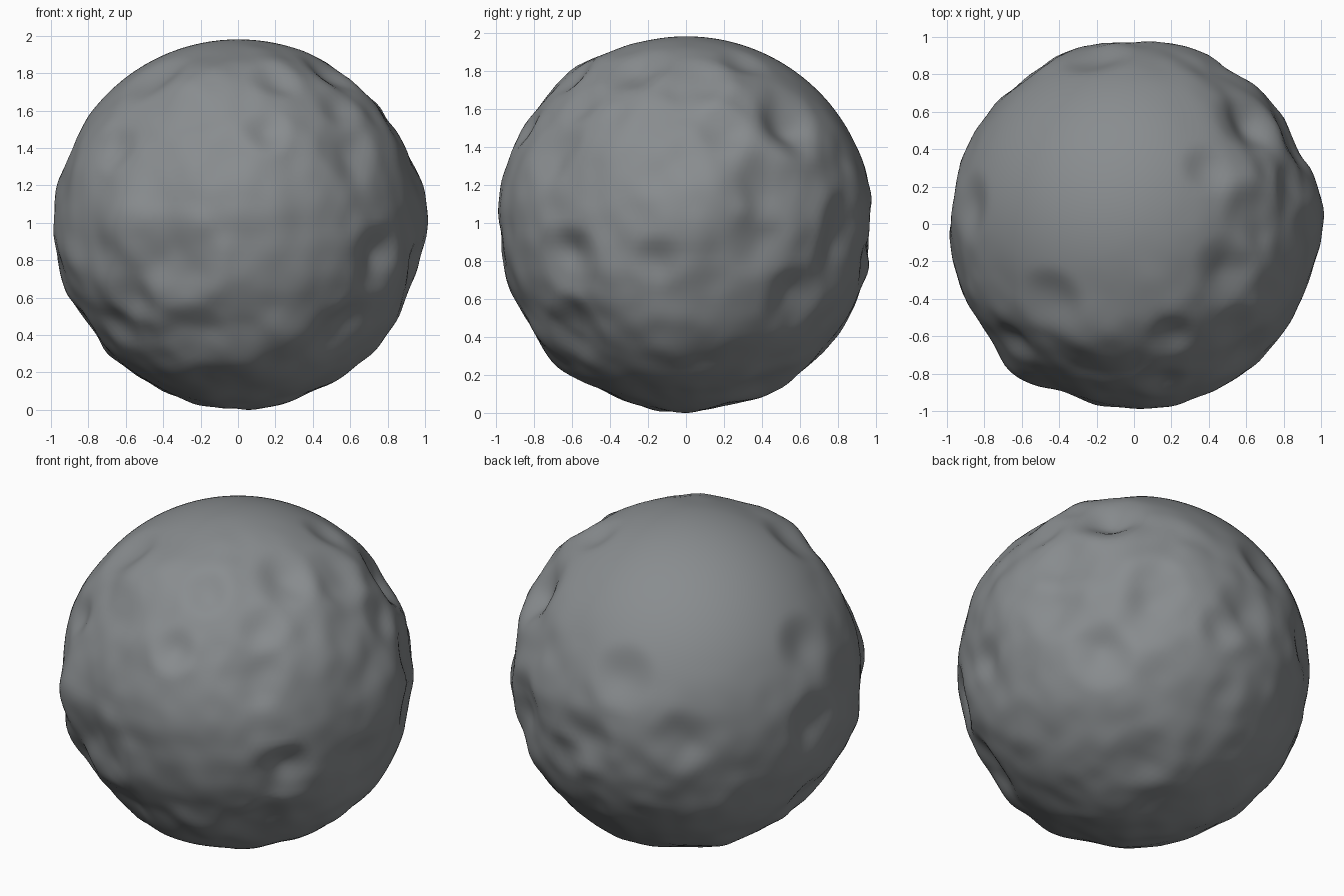
import bpy
import math
from mathutils import Vector, noise

cube = bpy.data.objects.get("Cube")
if cube:
    bpy.data.objects.remove(cube, do_unlink=True)

# Rock colour
rock = bpy.data.materials.new("slate grey rock")
rock.use_nodes = True
grey = (0.25, 0.265, 0.275, 1)
rock.diffuse_color = grey
shader = rock.node_tree.nodes["Principled BSDF"]
shader.inputs["Base Color"].default_value = grey
shader.inputs["Roughness"].default_value = 0.9

# Directions that the dented sides look towards
FRONT = Vector((0, -1, 0)).freeze()
LEFT = Vector((1, 0, 0)).freeze()
TOP = Vector((0, 0, 1)).freeze()
BACK_LEFT = Vector((1, 1, 0.8)).normalized().freeze()
FRONT_RIGHT = Vector((-1, -1, 0.8)).normalized().freeze()
UNDER_BACK_RIGHT = Vector((-1, 1, -0.8)).normalized().freeze()

BALL_RADIUS = 0.985
SMALL, MEDIUM, LARGE = 0.16, 0.22, 0.3


def spot_direction(side, across, rise):
    """Direction of a spot placed across and up on the half of the ball facing a side."""
    upright = Vector((0, 1, 0)) if side == TOP else Vector((0, 0, 1))
    sideways = upright.cross(side).normalized()
    upward = side.cross(sideways)
    outward = math.sqrt(1 - across * across - rise * rise)
    return (sideways * across + upward * rise + side * outward).normalized()


def place_spots(table):
    """List the direction and size of every spot in a table grouped by side."""
    return [(spot_direction(side, across, rise), size)
            for side, spots in table.items() for across, rise, size in spots]


# Hollows scooped out of the rock
dents = place_spots({
    FRONT: [(-.35, -.2, LARGE), (-.25, -.6, MEDIUM), (-.65, -.55, SMALL), (.55, -.6, MEDIUM),
            (.6, .4, MEDIUM), (.15, .5, SMALL), (-.65, .4, SMALL), (.75, -.2, MEDIUM)],
    LEFT: [(.2, .5, SMALL), (.55, .5, MEDIUM), (.45, .2, MEDIUM), (.4, -.1, MEDIUM),
           (-.15, -.2, SMALL), (-.6, -.15, SMALL), (-.6, -.5, SMALL), (.8, -.2, MEDIUM)],
    TOP: [(-.45, -.42, MEDIUM), (.6, .55, MEDIUM), (.4, .3, SMALL), (.5, -.25, MEDIUM),
          (.2, -.6, SMALL), (.55, -.55, SMALL), (.65, .05, MEDIUM)],
    BACK_LEFT: [(.2, -.5, MEDIUM), (-.1, -.8, MEDIUM), (.7, -.4, MEDIUM)],
    FRONT_RIGHT: [(-.7, .1, MEDIUM), (.1, -.8, SMALL)],
    UNDER_BACK_RIGHT: [(-.2, .5, MEDIUM), (.6, .4, MEDIUM), (.6, -.2, MEDIUM),
                       (-.5, -.7, MEDIUM), (-.8, .1, SMALL), (-.5, .7, MEDIUM)],
})

# Swellings that stand out between the hollows
bulges = place_spots({
    FRONT: [(-.2, .75, LARGE), (-.6, 0, LARGE), (-.7, -.3, MEDIUM), (0, -.7, MEDIUM)],
    LEFT: [(-.75, -.6, MEDIUM), (.1, .1, LARGE)],
})
calm_centre = Vector((-.35, .35, .85)).normalized()


def falloff(direction, centre, size):
    """Smooth hill that is one at the centre of a spot and zero past its edge."""
    distance = direction.angle(centre, 0) / size
    return max(0, 1 - distance ** 2) ** 2


def surface_point(direction):
    """Place a point of the boulder, with dents, bulges and weathering."""
    radius = BALL_RADIUS
    for centre, size in dents:
        radius -= size * 0.19 * falloff(direction, centre, size)
    for centre, size in bulges:
        radius += size * 0.11 * falloff(direction, centre, size)
    # One side of the top stays almost smooth
    calm = max(0, min(1, (direction.dot(calm_centre) - 0.5) * 3))
    weathering = noise.noise(direction * 3.2) * 0.02 + noise.noise(direction * 7) * 0.01
    return direction * (radius + weathering * (1 - calm))


# Boulder
bpy.ops.mesh.primitive_ico_sphere_add(subdivisions=6, radius=BALL_RADIUS)
boulder = bpy.context.object
boulder.name = "boulder"
for vertex in boulder.data.vertices:
    vertex.co = surface_point(vertex.co.normalized())
boulder.data.materials.append(rock)
bpy.ops.object.shade_smooth()

# Rest it on the ground
boulder.location.z = -min(vertex.co.z for vertex in boulder.data.vertices)
